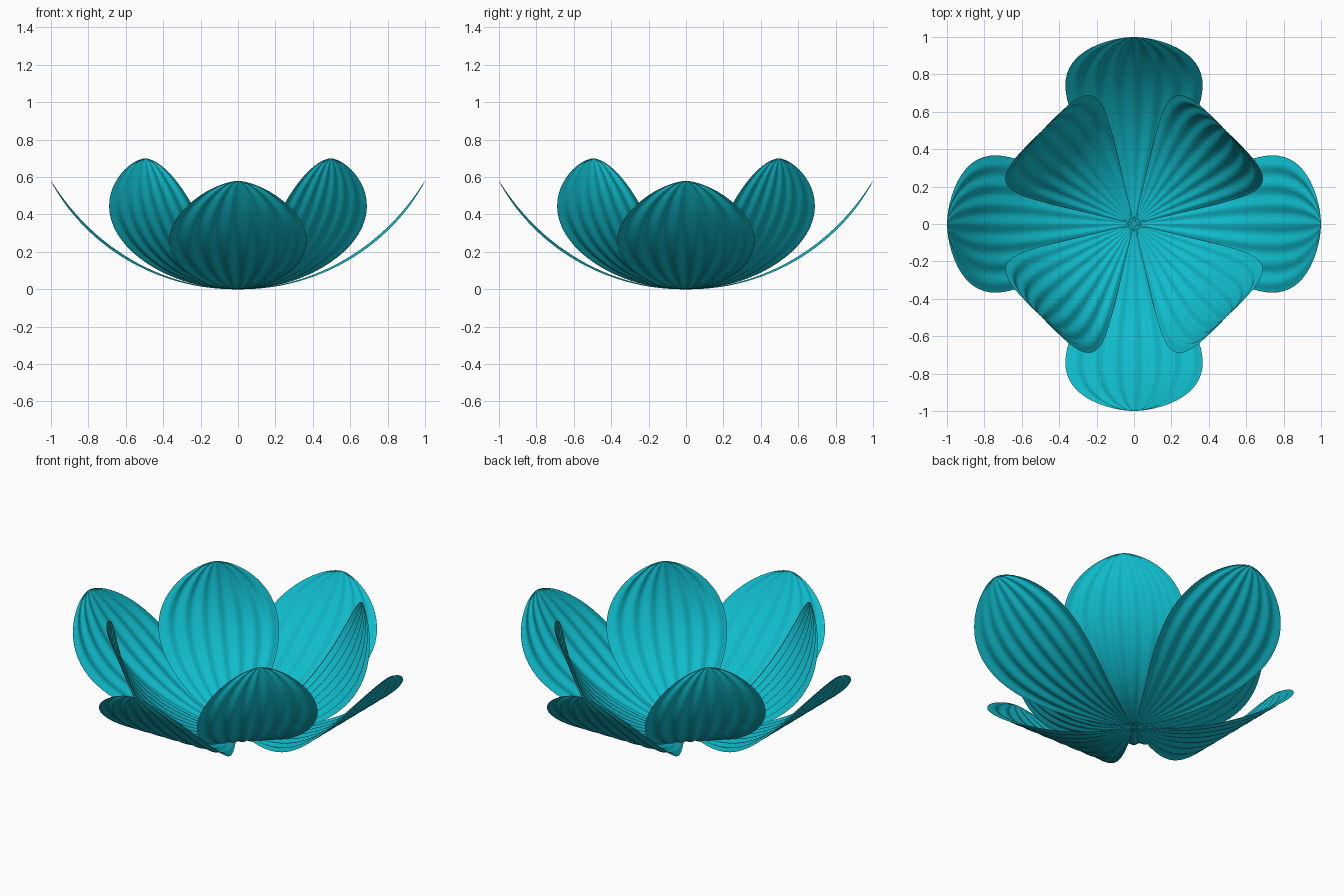
import bpy, bmesh, math

cube = bpy.data.objects.get("Cube")
if cube:
    bpy.data.objects.remove(cube, do_unlink=True)

teal = bpy.data.materials.new("petal teal")
teal.use_nodes = True
colour = (0.005, 0.5, 0.6, 1)
teal.diffuse_color = colour
teal.node_tree.nodes["Principled BSDF"].inputs["Base Color"].default_value = colour

ROWS, COLS = 40, 56
RIBS, RIB_DEPTH = 7, 0.007


def petal(name, radius, bend, half_width, turn):
    """A ribbed leaf shape bent upward along a circular arc."""
    bm = bmesh.new()
    grid = []
    base = bm.verts.new((0, 0, 0))
    for i in range(1, ROWS + 1):
        # rows crowd together toward the base and the rounded tip
        t = (1 - math.cos(math.pi * i / ROWS)) / 2
        a = bend * t
        swell = max(math.sin(math.pi * t ** 1.668), 0) ** 0.6
        if i == ROWS:
            tip = bm.verts.new((radius * math.sin(a), 0, radius * (1 - math.cos(a))))
            break
        row = []
        for j in range(COLS + 1):
            u = 2 * j / COLS - 1
            r = radius - RIB_DEPTH * swell * math.cos(math.pi * RIBS * u)
            # ribs push along the arc normal
            row.append(bm.verts.new((r * math.sin(a), u * half_width * swell,
                                     radius - r * math.cos(a))))
        grid.append(row)
    for j in range(COLS):
        bm.faces.new((base, grid[0][j], grid[0][j + 1]))
        bm.faces.new((grid[-1][j], tip, grid[-1][j + 1]))
        for low, high in zip(grid, grid[1:]):
            bm.faces.new((low[j], high[j], high[j + 1], low[j + 1]))
    for face in bm.faces:
        face.smooth = True
    mesh = bpy.data.meshes.new(name)
    bm.to_mesh(mesh)
    bm.free()
    mesh.materials.append(teal)
    obj = bpy.data.objects.new(name, mesh)
    obj.rotation_euler.z = turn
    bpy.context.collection.objects.link(obj)


# Open outer ring on the axes, upright inner ring on the diagonals
outer = ("left", "back", "right", "front")
inner = ("back_left", "back_right", "front_right", "front_left")
for k in range(4):
    quarter = k * math.pi / 2
    petal("outer_petal_" + outer[k], 1.152, math.radians(60.2), 0.367, quarter)
    petal("inner_petal_" + inner[k], 0.7, math.pi / 2, 0.335, quarter + math.pi / 4)
